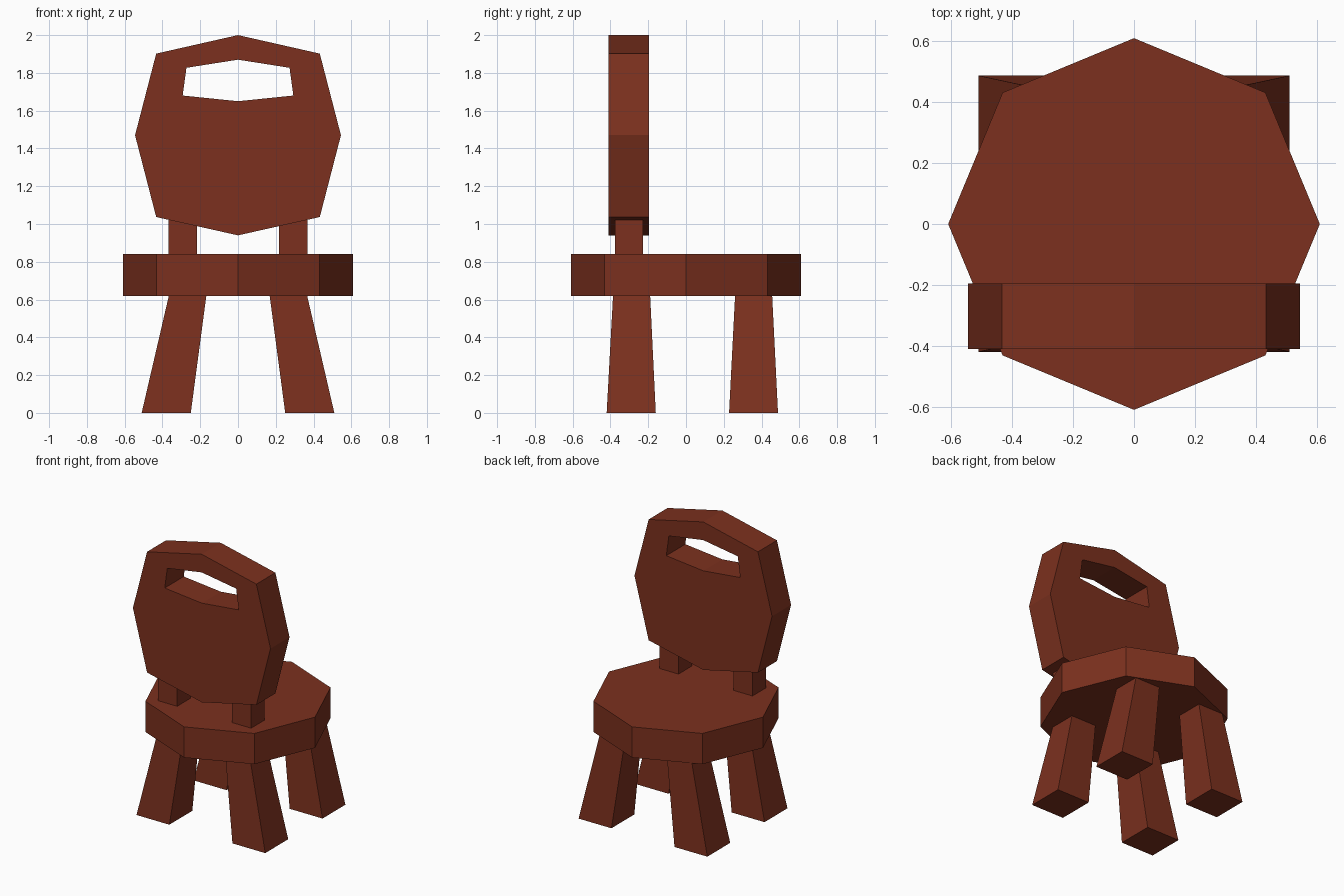
import bpy
import bmesh

if "Cube" in bpy.data.objects:
    bpy.data.objects.remove(bpy.data.objects["Cube"])

wood = bpy.data.materials.new("red_brown_wood")
wood.diffuse_color = (0.2, 0.03, 0.013, 1)
wood.use_nodes = True
wood.node_tree.nodes["Principled BSDF"].inputs["Base Color"].default_value = wood.diffuse_color


def add_object(name, bm):
    bmesh.ops.recalc_face_normals(bm, faces=bm.faces[:])
    mesh = bpy.data.meshes.new(name)
    bm.to_mesh(mesh)
    bm.free()
    mesh.materials.append(wood)
    obj = bpy.data.objects.new(name, mesh)
    bpy.context.collection.objects.link(obj)
    return obj


def tapered_block(name, bottom, top, z0, z1):
    """Block between two rectangles, each given as (x0, x1, y0, y1)."""
    bm = bmesh.new()
    bmesh.ops.create_cube(bm, size=1)
    for v in bm.verts:
        x0, x1, y0, y1 = top if v.co.z > 0 else bottom
        v.co = (x1 if v.co.x > 0 else x0,
                y1 if v.co.y > 0 else y0,
                z1 if v.co.z > 0 else z0)
    return add_object(name, bm)


def mirrored(rect):
    x0, x1, y0, y1 = rect
    return (-x1, -x0, y0, y1)


# Seat: eight-sided slab
bpy.ops.mesh.primitive_cylinder_add(vertices=8, radius=0.61, depth=0.22,
                                    location=(0, 0, 0.73))
seat = bpy.context.object
seat.name = "seat"
seat.data.materials.append(wood)

# Legs and backrest posts, right side then mirrored to the left
parts = [
    ("front_leg", (0.25, 0.51, -0.42, -0.16), (0.167, 0.365, -0.386, -0.19), 0, 0.625),
    ("rear_leg", (0.25, 0.51, 0.228, 0.487), (0.167, 0.365, 0.26, 0.456), 0, 0.625),
    ("backrest_post", (0.218, 0.368, -0.377, -0.227), (0.218, 0.368, -0.377, -0.227), 0.83, 1.05),
]
for name, bottom, top, z0, z1 in parts:
    tapered_block(name + "_right", bottom, top, z0, z1)
    tapered_block(name + "_left", mirrored(bottom), mirrored(top), z0, z1)

# Backrest: eight-sided panel with a handle opening, given as right-half outlines (x, z)
outline = [(0, 2.0), (0.433, 1.902), (0.545, 1.47), (0.433, 1.037), (0, 0.94)]
opening = [(0, 1.87), (0.273, 1.827), (0.293, 1.68), (0, 1.65)]
bm = bmesh.new()
for half in (outline, opening):
    loop = half + [(-x, z) for x, z in reversed(half[1:-1])]
    verts = [bm.verts.new((x, -0.303, z)) for x, z in loop]
    for i, v in enumerate(verts):
        bm.edges.new((v, verts[(i + 1) % len(verts)]))
bmesh.ops.triangle_fill(bm, edges=bm.edges[:], use_beauty=True)
backrest = add_object("backrest", bm)
thickness = backrest.modifiers.new("thickness", 'SOLIDIFY')
thickness.thickness = 0.215
thickness.offset = 0
